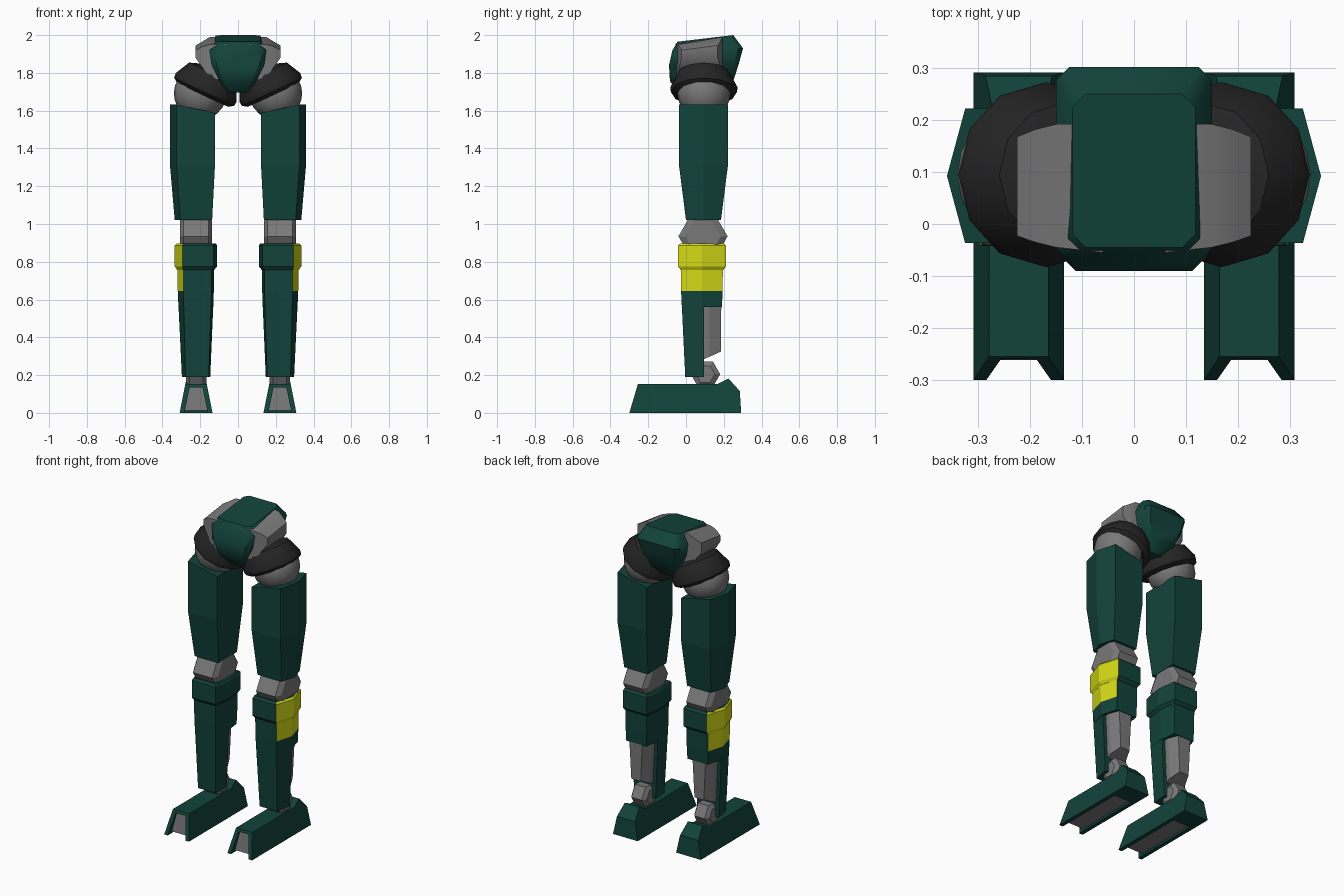
import bpy, bmesh, math
from mathutils import Vector, Matrix

if "Cube" in bpy.data.objects:
    bpy.data.objects.remove(bpy.data.objects["Cube"])


def material(name, rgb):
    m = bpy.data.materials.new(name)
    m.diffuse_color = (*rgb, 1)
    m.use_nodes = True
    m.node_tree.nodes["Principled BSDF"].inputs["Base Color"].default_value = m.diffuse_color
    return m


GREEN = material("dark green", (0.006, 0.056, 0.044))
GRAY = material("mid gray", (0.19, 0.19, 0.19))
BLACK = material("near black", (0.018, 0.018, 0.018))
YELLOW = material("yellow", (0.66, 0.70, 0.008))


def loft(name, rings, mats, s=1, rule=None, smooth=None):
    """Skin closed rings of points, cap both ends; s=-1 mirrors in x."""
    bm = bmesh.new()
    rows = [[bm.verts.new((p[0] * s, p[1], p[2])) for p in r] for r in rings]
    n = len(rows[0])
    for a, b in zip(rows, rows[1:]):
        for i in range(n):
            j = (i + 1) % n
            bm.faces.new((a[i], a[j], b[j], b[i]))
    bm.faces.new(rows[0])
    bm.faces.new(rows[-1])
    bmesh.ops.recalc_face_normals(bm, faces=bm.faces)
    bm.normal_update()
    if rule:
        for f in bm.faces:
            f.material_index = int(rule(f))
    me = bpy.data.meshes.new(name)
    bm.to_mesh(me)
    bm.free()
    for m in mats:
        me.materials.append(m)
    ob = bpy.data.objects.new(name, me)
    bpy.context.collection.objects.link(ob)
    if smooth:
        bpy.ops.object.select_all(action='DESELECT')
        ob.select_set(True)
        bpy.context.view_layer.objects.active = ob
        bpy.ops.object.shade_smooth_by_angle(angle=math.radians(smooth))
    return ob


def leg_ring(z, inner, side, front, back, ridge_out, ridge_in=0.0, z_in=None):
    """Six-sided leg section with ridges on the outer and inner flanks."""
    zi = z if z_in is None else z_in
    mid = (front + back) / 2
    return [(inner, front, zi), (side, front, z), (side + ridge_out, mid, z),
            (side, back, z), (inner, back, zi), (inner - ridge_in, mid, zi)]


def hex_ring(x, r, cy, cz):
    return [(x, cy + r * math.cos(k * math.pi / 3), cz + r * math.sin(k * math.pi / 3))
            for k in range(6)]


def lathe(name, profile, mat, s, centre, tilt, n=12, smooth=60):
    """Revolve (radius, height) points about an axis leaning inwards by tilt."""
    rot = Matrix.Rotation(-tilt, 3, 'Y')
    rings = []
    for r, h in profile:
        rings.append([Vector(centre) + rot @ Vector((r * math.cos(2 * math.pi * k / n),
                      r * math.sin(2 * math.pi * k / n), h)) for k in range(n)])
    return loft(name, rings, [mat], s, smooth=smooth)


# Pelvis: stacked sections with chamfered corners
def pelvis_ring(w, y0, y1, z0, z1, c=0.025):
    pts = [(-w + c, y0), (w - c, y0), (w, y0 + c), (w, y1 - c),
           (w - c, y1), (-w + c, y1), (-w, y1 - c), (-w, y0 + c)]
    return [(x, y, z0 + (z1 - z0) * (y - y0) / (y1 - y0)) for x, y in pts]


loft("pelvis", [pelvis_ring(0.055, -0.03, 0.20, 1.695, 1.695),
                pelvis_ring(0.095, -0.085, 0.25, 1.755, 1.755),
                pelvis_ring(0.138, -0.09, 0.28, 1.84, 1.85),
                pelvis_ring(0.150, -0.072, 0.302, 1.92, 1.93),
                pelvis_ring(0.118, -0.045, 0.25, 1.965, 2.0)], [GREEN], smooth=40)

for s, tag in ((1, "right"), (-1, "left")):
    # Waist block on each flank of the pelvis
    def block(x, y0, y1, z0, zf, zb):
        return [(x, y0, z0), (x, y1, z0), (x, y1, zb), (x, y0, zf)]
    loft(tag + "_waist_block", [block(0.06, -0.055, 0.195, 1.75, 1.955, 1.992),
                                block(0.15, -0.045, 0.192, 1.78, 1.95, 1.99),
                                block(0.19, -0.035, 0.182, 1.83, 1.94, 1.965),
                                block(0.225, -0.023, 0.168, 1.88, 1.92, 1.945)],
         [GRAY], s, smooth=35)

    # Hip ball and its tilted shell
    lathe(tag + "_hip_ball",
          [(0.14 * math.cos(a), 0.14 * math.sin(a))
           for a in [math.radians(-85 + 17 * k) for k in range(11)]],
          GRAY, s, (0.20, 0.095, 1.692), 0, n=20)
    lathe(tag + "_hip_shell", [(0.13, 0.03), (0.148, 0.0), (0.175, 0.018), (0.178, 0.045),
                               (0.138, 0.125), (0.07, 0.15), (0.015, 0.155)],
          BLACK, s, (0.187, 0.095, 1.683), math.radians(25), n=12, smooth=40)

    # Thigh
    loft(tag + "_thigh", [leg_ring(1.632, 0.122, 0.325, -0.037, 0.222, 0.035, 0, 1.588),
                          leg_ring(1.31, 0.122, 0.325, -0.037, 0.222, 0.035),
                          leg_ring(1.02, 0.137, 0.305, 0.0, 0.185, 0.03)], [GREEN], s)

    # Knee and ankle joints: hexagonal hubs with chamfered ends
    loft(tag + "_knee", [hex_ring(0.138, 0.095, 0.09, 0.935), hex_ring(0.155, 0.13, 0.09, 0.935),
                         hex_ring(0.288, 0.13, 0.09, 0.935), hex_ring(0.308, 0.095, 0.09, 0.935)],
         [GRAY], s)
    loft(tag + "_ankle", [hex_ring(0.168, 0.05, 0.103, 0.205), hex_ring(0.185, 0.078, 0.103, 0.205),
                          hex_ring(0.257, 0.078, 0.103, 0.205), hex_ring(0.274, 0.05, 0.103, 0.205)],
         [GRAY], s)

    # Knee guard and shin, with yellow outer flanks above z = 0.645
    def flank(f, s=s):
        return f.normal.x * s > 0.4 and f.calc_center_median().z > 0.645
    loft(tag + "_knee_guard", [leg_ring(0.897, 0.135, 0.29, -0.03, 0.20, 0.035, 0.018),
                               leg_ring(0.885, 0.13, 0.295, -0.042, 0.213, 0.04, 0.02),
                               leg_ring(0.775, 0.13, 0.295, -0.042, 0.213, 0.04, 0.02),
                               leg_ring(0.757, 0.14, 0.29, -0.028, 0.197, 0.032, 0.014)],
         [GREEN, YELLOW], s, flank)
    loft(tag + "_upper_shin", [leg_ring(0.78, 0.14, 0.29, -0.028, 0.195, 0.032, 0.014),
                               leg_ring(0.645, 0.141, 0.289, -0.026, 0.194, 0.03, 0.013),
                               leg_ring(0.56, 0.143, 0.287, -0.022, 0.19, 0.028, 0.012)],
         [GREEN, YELLOW], s, flank)
    loft(tag + "_lower_shin",
         [[(0.143, -0.022, 0.565), (0.287, -0.022, 0.565), (0.315, 0.096, 0.565), (0.131, 0.096, 0.565)],
          [(0.155, -0.004, 0.19), (0.278, -0.004, 0.19), (0.297, 0.096, 0.19), (0.147, 0.096, 0.19)]],
         [GREEN], s)

    # Calf behind the shin, with a slanted lower end
    def calf_ring(z_front, z_back, w, back):
        return [(0.222 - w, 0.06, z_front), (0.222 + w, 0.06, z_front),
                (0.222 + w, 0.125, (z_front + z_back) / 2), (0.222 + w - 0.025, back, z_back),
                (0.222 - w + 0.025, back, z_back), (0.222 - w, 0.125, (z_front + z_back) / 2)]
    loft(tag + "_calf", [calf_ring(0.60, 0.60, 0.072, 0.187), calf_ring(0.27, 0.325, 0.058, 0.185)],
         [GRAY], s)

    # Foot: hollow shell open at the front, solid heel, gray core
    def shell_ring(y_low, y_top):
        out = [(-0.087, 0), (-0.057, 0.152), (0.057, 0.152), (0.087, 0),
               (0.062, 0), (0.034, 0.135), (-0.034, 0.135), (-0.062, 0)]
        return [(0.222 + x, y_low + (y_top - y_low) * z / 0.152, z) for x, z in out]
    loft(tag + "_foot_shell", [shell_ring(-0.30, -0.255), shell_ring(0.17, 0.17)], [GREEN], s)

    def heel_ring(y_low, y_top, w, z):
        return [(0.222 - 0.087, y_low, 0), (0.222 + 0.087, y_low, 0),
                (0.222 + w, y_top, z), (0.222 - w, y_top, z)]
    loft(tag + "_heel", [heel_ring(0.165, 0.165, 0.057, 0.152), heel_ring(0.225, 0.225, 0.051, 0.182),
                         heel_ring(0.292, 0.285, 0.064, 0.115)], [GREEN], s)

    def core_ring(y_low, y_top):
        return [(0.222 - 0.062, y_low, 0.012), (0.222 + 0.062, y_low, 0.012),
                (0.222 + 0.034, y_top, 0.137), (0.222 - 0.034, y_top, 0.137)]
    loft(tag + "_foot_core", [core_ring(-0.262, -0.248), core_ring(0.17, 0.17)], [GRAY], s)
